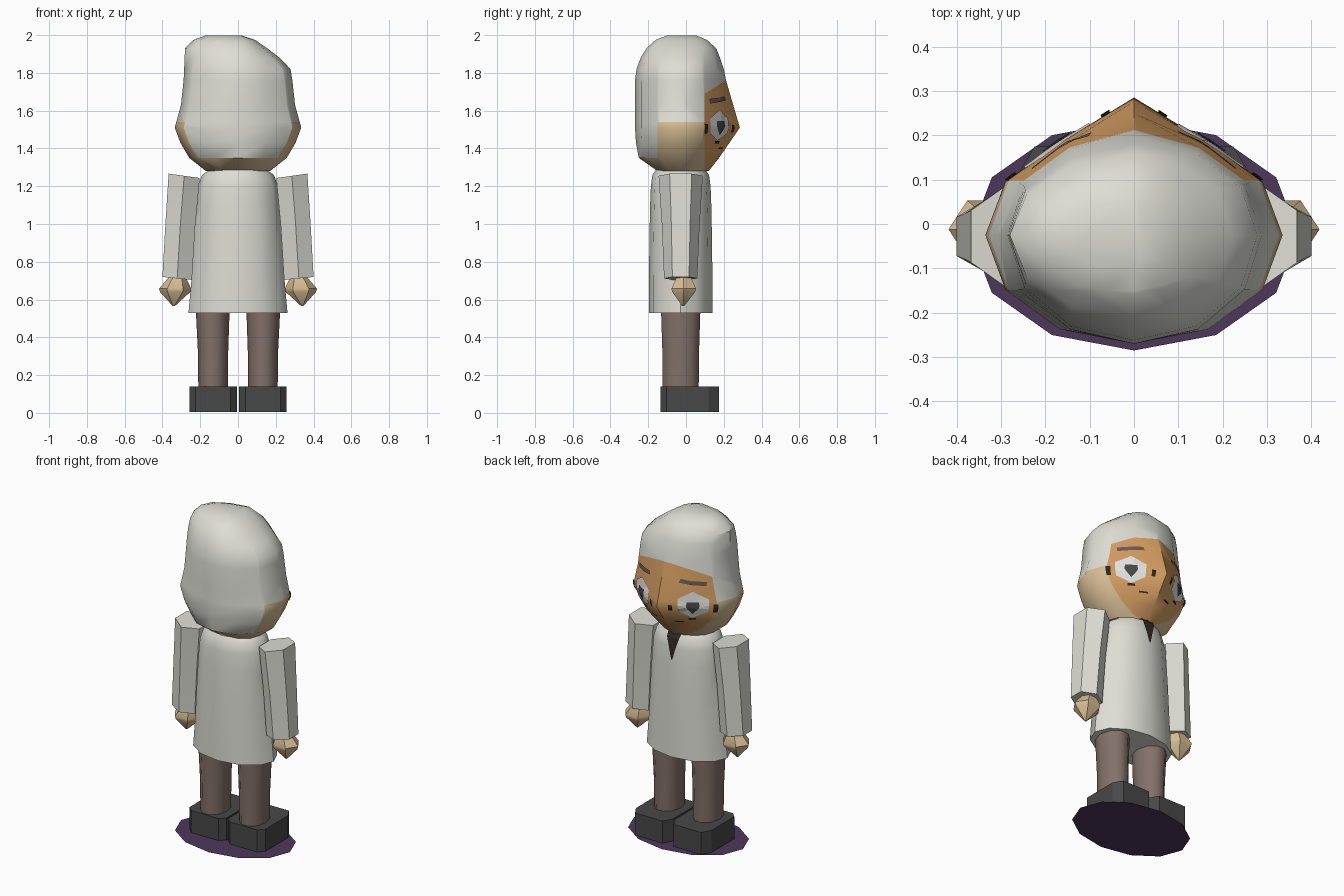
import bpy, bmesh, math
from mathutils import Vector
from mathutils.bvhtree import BVHTree

if "Cube" in bpy.data.objects:
    bpy.data.objects.remove(bpy.data.objects["Cube"])

COLOURS = {
    "off_white": (0.73, 0.73, 0.67), "face_orange": (0.66, 0.34, 0.12),
    "skin_tan": (0.68, 0.51, 0.30), "trouser_brown": (0.23, 0.165, 0.145),
    "shoe_grey": (0.065, 0.065, 0.065), "base_purple": (0.075, 0.04, 0.105),
    "eye_white": (0.78, 0.78, 0.76), "brow_brown": (0.15, 0.10, 0.09),
    "dark_brown": (0.03, 0.022, 0.016),
}
MATS = {}
for key, rgb in COLOURS.items():
    MATS[key] = bpy.data.materials.new(key)
    MATS[key].diffuse_color = (*rgb, 1)


def finish(name, bm, mats, smooth=None):
    me = bpy.data.meshes.new(name)
    bm.to_mesh(me)
    bm.free()
    ob = bpy.data.objects.new(name, me)
    bpy.context.collection.objects.link(ob)
    for m in mats:
        me.materials.append(MATS[m])
    if smooth:
        bpy.ops.object.select_all(action='DESELECT')
        ob.select_set(True)
        bpy.context.view_layer.objects.active = ob
        bpy.ops.object.shade_smooth_by_angle(angle=math.radians(smooth))
    return ob


def bridge(rings):
    """Skin a stack of equal-length point rings and cap both ends."""
    bm = bmesh.new()
    vs = [[bm.verts.new(p) for p in r] for r in rings]
    n = len(vs[0])
    for a, b in zip(vs, vs[1:]):
        for i in range(n):
            j = (i + 1) % n
            bm.faces.new((a[i], a[j], b[j], b[i]))
    bm.faces.new(vs[0][::-1])
    bm.faces.new(vs[-1])
    bmesh.ops.recalc_face_normals(bm, faces=bm.faces)
    return bm


def oval(z, cx, cy, rx, ry, n, phase=0, tilt=0):
    pts = []
    for i in range(n):
        a = 2 * math.pi * i / n + math.radians(phase)
        dx = rx * math.cos(a)
        pts.append((cx + dx, cy + ry * math.sin(a), z + tilt * dx))
    return pts


# ground disc
bm = bmesh.new()
bm.faces.new([bm.verts.new(p) for p in oval(0, 0, -.025, .37, .26, 12)])
finish("base_disc", bm, ["base_purple"])

# coat body
coat = [(.53, .262, .168), (.72, .245, .168), (.95, .232, .165), (1.10, .222, .162),
        (1.20, .212, .158), (1.26, .19, .150), (1.295, .14, .125)]
finish("coat", bridge([oval(z, 0, -.028, rx, ry, 12) for z, rx, ry in coat]), ["off_white"], 40)

# neck
finish("neck", bridge([oval(z, 0, -.02, .13, .10, 10) for z in (1.25, 1.31)]), ["skin_tan"], 40)

# paired limbs
for s, side in ((1, "right"), (-1, "left")):
    sleeve = [oval(1.255, s * .285, -.028, .095, .117, 6, 30, s * .14),
              oval(1.00, s * .305, -.028, .091, .100, 6, 30, s * .12),
              oval(.712, s * .322, -.028, .090, .088, 6, 30, s * .10)]
    finish(side + "_sleeve", bridge(sleeve), ["off_white"], 35)
    hand = [oval(.725, s * .32, -.012, .04, .04, 6), oval(.658, s * .333, -.012, .085, .075, 6),
            oval(.64, s * .333, -.012, .08, .07, 6), oval(.565, s * .340, -.015, .005, .005, 6)]
    finish(side + "_hand", bridge(hand), ["skin_tan"], 40)
    leg = [oval(.12, s * .132, -.028, .078, .100, 10), oval(.32, s * .132, -.028, .080, .102, 10),
           oval(.56, s * .134, -.028, .090, .110, 10)]
    finish(side + "_leg", bridge(leg), ["trouser_brown"], 45)
    # shoe with clipped corners
    x0, x1, y0, y1, c = .006, .257, -.135, .175, .033
    plan = [(x0 + c, y0), (x1 - c, y0), (x1, y0 + c), (x1, y1 - .055),
            (x1 - c, y1), (x0 + c, y1), (x0, y1 - .055), (x0, y0 + c)]
    finish(side + "_shoe", bridge([[(s * x, y, z) for x, y in plan] for z in (.004, .14)]),
           ["shoe_grey"])

# head: z, left x, right x, back y, front y, nose-line y
HEAD = [(1.28, .17, .17, -.15, .10, .12), (1.35, .258, .258, -.25, .15, .175),
        (1.43, .305, .305, -.265, .19, .23), (1.51, .335, .335, -.27, .215, .285),
        (1.63, .302, .302, -.27, .215, .25), (1.76, .288, .288, -.27, .20, .212),
        (1.82, .285, .278, -.262, .19, .20), (1.88, .283, .22, -.24, .175, .18),
        (1.93, .28, .155, -.21, .155, .16), (1.975, .235, .09, -.16, .105, .11),
        (1.998, .17, .02, -.10, .05, .055)]
rings = []
for z, xl, xr, yb, yf, nose in HEAD:
    ring, cy = [], -.025
    for i in range(12):
        a = i * math.pi / 6
        c, s = math.cos(a), math.sin(a)
        y = cy + s * ((yf - cy) if s > 0 else (cy - yb))
        ring.append((c * (xr if c > 0 else xl), nose if i == 3 else y, z))
    rings.append(ring)
bm = bridge(rings)
# cut the hairline and face borders
for co, no in (((0, .098, 0), (0, 1, 0)), ((0, -.15, 0), (0, 1, 0)),
               ((0, 0, 1.54), (0, 0, 1)), ((0, .1, 1.69), (0, -.64, 1))):
    bmesh.ops.bisect_plane(bm, geom=bm.verts[:] + bm.edges[:] + bm.faces[:],
                           plane_co=co, plane_no=no, dist=1e-5)
for f in bm.faces:
    p = f.calc_center_median()
    if p.y > .098 and p.z < 1.69 + .64 * (p.y - .1):
        f.material_index = 1
    elif p.z < 1.35 or (p.y > -.15 and p.z < 1.54):
        f.material_index = 2
bm.normal_update()
tree = BVHTree.FromBMesh(bm)
finish("head", bm, ["off_white", "face_orange", "skin_tan"], 38)


def decal(name, mat, angle, z, outline, lift):
    """Lay a thin patch on the head; outline is (sideways, up) around a point."""
    bm = bmesh.new()

    def put(u, v):
        a = math.radians(angle) + u / .26 * (1 if angle > 0 else -1)
        d = Vector((math.sin(a), math.cos(a), 0))
        hit, no, _, _ = tree.ray_cast(Vector((0, -.025, z + v)) + d, -d)
        return bm.verts.new(hit + no * lift)

    fine = []
    for (u, v), (p, q) in zip(outline, outline[1:] + outline[:1]):
        fine += [(u + (p - u) * k / 4, v + (q - v) * k / 4) for k in range(4)]
    loops = [[put(u * r, v * r) for u, v in fine] for r in (.25, .5, .75, 1)]
    mid = put(0, 0)
    n = len(fine)
    for i in range(n):
        j = (i + 1) % n
        bm.faces.new((mid, loops[0][i], loops[0][j]))
        for a, b in zip(loops, loops[1:]):
            bm.faces.new((a[i], b[i], b[j], a[j]))
    bmesh.ops.recalc_face_normals(bm, faces=bm.faces)
    f = bm.faces[:][0]
    if f.normal.y < 0:
        bmesh.ops.reverse_faces(bm, faces=bm.faces)
    finish(name, bm, [mat])


def box(w, h):
    return [(-w, -h), (w, -h), (w, h), (-w, h)]


# eyes, brows and small face marks on both cheeks
for s, side in ((1, "right"), (-1, "left")):
    a = 40 * s
    decal(side + "_eye", "eye_white", a, 1.52,
          [(0, -.078), (.08, -.04), (.085, .04), (0, .085), (-.085, .04), (-.08, -.04)], .005)
    decal(side + "_pupil", "shoe_grey", a, 1.515,
          [(0, -.042), (.036, .0), (.034, .028), (-.034, .028), (-.036, .0)], .009)
    decal(side + "_brow", "brow_brown", a, 1.655,
          [(-.08, -.002), (.075, -.018), (.08, .006), (-.07, .02)], .006)
    decal(side + "_outer_mark", "dark_brown", 65 * s, 1.505, box(.010, .025), .006)
    decal(side + "_inner_mark", "dark_brown", 13 * s, 1.505, box(.010, .018), .006)
    decal(side + "_lower_lash", "dark_brown", a, 1.435, box(.022, .006), .006)
    decal(side + "_mouth", "dark_brown", 22 * s, 1.405, box(.03, .004), .006)

# dark pointed patch at the coat collar
bm = bmesh.new()
patch = [[(x, y, z) for x in (-w, 0, w)] for w, y, z in
         ((.045, .101, 1.295), (.04, .127, 1.26), (.022, .134, 1.20), (.004, .139, 1.13))]
grid = [[bm.verts.new(p) for p in row] for row in patch]
for r, q in zip(grid, grid[1:]):
    for i in range(2):
        bm.faces.new((r[i], r[i + 1], q[i + 1], q[i]))
finish("collar_patch", bm, ["dark_brown"])

for m in bpy.data.materials:
    if m.users and not m.is_grease_pencil:
        m.use_nodes = True
        m.node_tree.nodes["Principled BSDF"].inputs["Base Color"].default_value = m.diffuse_color
